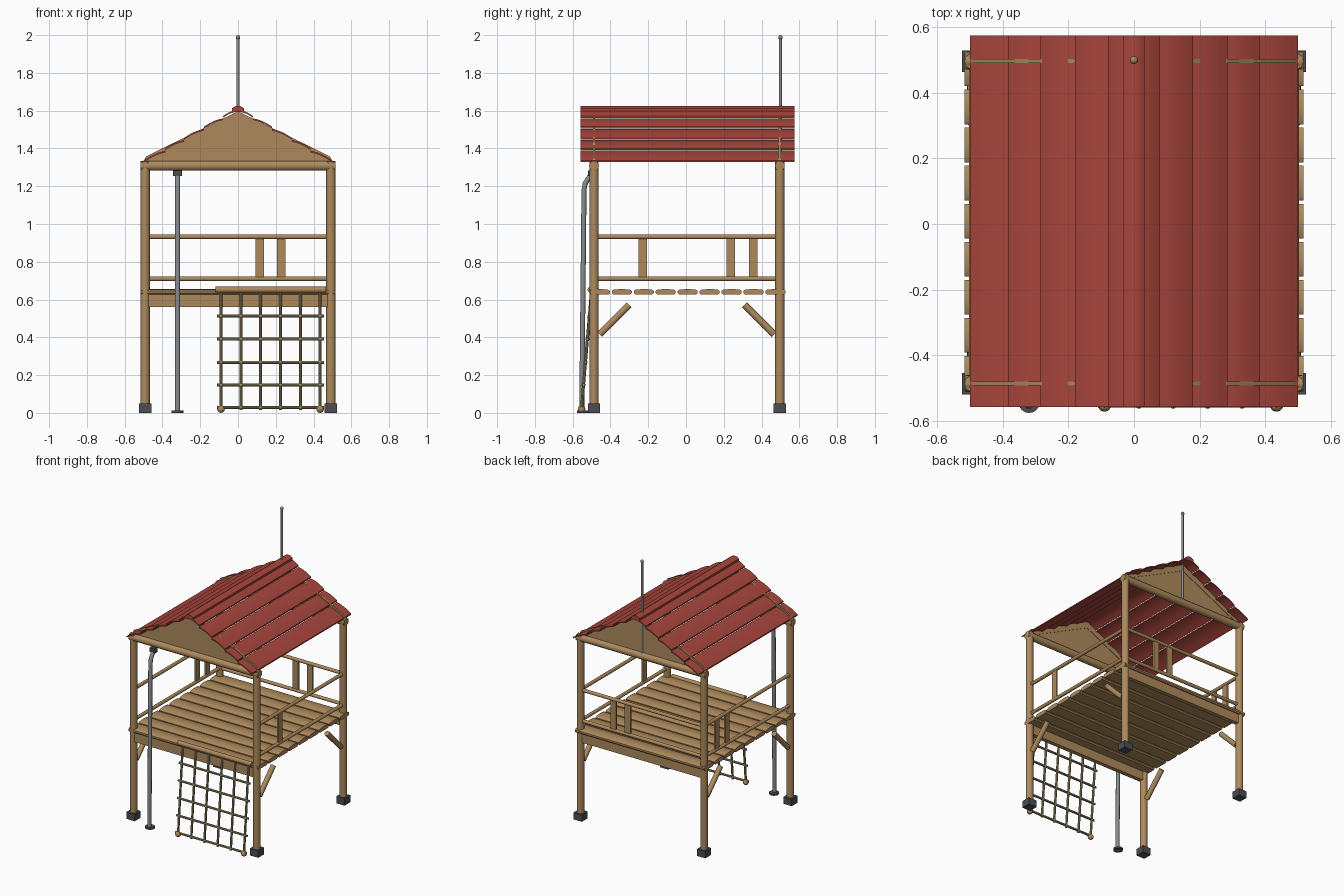
import bpy, bmesh, math
from mathutils import Vector

if "Cube" in bpy.data.objects:
    bpy.data.objects.remove(bpy.data.objects["Cube"])


def material(name, rgb):
    m = bpy.data.materials.new(name)
    m.diffuse_color = (*rgb, 1)
    m.use_nodes = True
    m.node_tree.nodes["Principled BSDF"].inputs["Base Color"].default_value = m.diffuse_color
    return m


WOOD = material("wood", (0.42, 0.255, 0.108))
RED = material("roof red", (0.39, 0.06, 0.045))
STEEL = material("steel grey", (0.24, 0.26, 0.28))
DARK = material("foot grey", (0.07, 0.075, 0.085))
ROPE = material("rope", (0.33, 0.27, 0.14))


def finish(name, bm, mat):
    bmesh.ops.recalc_face_normals(bm, faces=bm.faces)
    me = bpy.data.meshes.new(name)
    bm.to_mesh(me)
    bm.free()
    me.materials.append(mat)
    ob = bpy.data.objects.new(name, me)
    bpy.context.collection.objects.link(ob)
    bpy.ops.object.select_all(action='DESELECT')
    ob.select_set(True)
    bpy.context.view_layer.objects.active = ob
    bpy.ops.object.shade_smooth_by_angle(angle=math.radians(40))
    return ob


def prism(name, points, offset, mat):
    """Extrude a planar outline by an offset vector."""
    bm = bmesh.new()
    face = bm.faces.new([bm.verts.new(p) for p in points])
    new = bmesh.ops.extrude_face_region(bm, geom=[face])["geom"]
    bmesh.ops.translate(bm, vec=Vector(offset),
                        verts=[v for v in new if isinstance(v, bmesh.types.BMVert)])
    return finish(name, bm, mat)


def rod(name, a, b, r, mat=WOOD, sides=16):
    """Round bar between two points."""
    a, b = Vector(a), Vector(b)
    q = (b - a).to_track_quat('Z', 'Y')
    ring = [a + q @ Vector((r * math.cos(t), r * math.sin(t), 0))
            for t in (2 * math.pi * i / sides for i in range(sides))]
    return prism(name, ring, b - a, mat)


def box(name, c, s, mat=WOOD):
    x, y, z = (c[i] - s[i] / 2 for i in range(3))
    return prism(name, [(x, y, z), (x + s[0], y, z), (x + s[0], y + s[1], z),
                        (x, y + s[1], z)], (0, 0, s[2]), mat)


def ball(name, c, r, mat):
    bm = bmesh.new()
    bmesh.ops.create_uvsphere(bm, u_segments=12, v_segments=8, radius=r)
    bmesh.ops.translate(bm, vec=c, verts=bm.verts)
    return finish(name, bm, mat)


def bent_tube(name, pts, r, mat):
    cu = bpy.data.curves.new(name, 'CURVE')
    cu.dimensions = '3D'
    cu.bevel_depth = r
    cu.bevel_resolution = 3
    cu.use_fill_caps = True
    sp = cu.splines.new('POLY')
    sp.points.add(len(pts) - 1)
    for p, co in zip(sp.points, pts):
        p.co = (*co, 1)
    cu.materials.append(mat)
    ob = bpy.data.objects.new(name, cu)
    bpy.context.collection.objects.link(ob)


FRONT, BACK, SIDE = -0.487, 0.497, 0.492

# Posts, feet and diagonal braces
for sx in (-1, 1):
    for y, inward in ((FRONT, 1), (BACK, -1)):
        x = sx * SIDE
        rod("corner_post", (x, y, 0.04), (x, y, 1.33), 0.025)
        box("post_foot", (x, y, 0.025), (0.066, 0.066, 0.05), DARK)
        rod("brace", (x, y + inward * 0.03, 0.415),
            (x, y + inward * 0.187, 0.572), 0.018, sides=12)

# Beams under the deck and under the gables
for y in (FRONT, BACK):
    box("deck_beam", (0, y, 0.595), (0.95, 0.03, 0.07))
    rod("gable_beam", (-0.515, y, 1.308), (0.515, y, 1.308), 0.026)

# Deck of nine rounded planks
for i in range(9):
    y = -0.456 + i * 0.1162
    w, h = 0.053, 0.014
    outline = [(-0.517, y - w, 0.634), (-0.517, y - w * 0.85, 0.626),
               (-0.517, y + w * 0.85, 0.626), (-0.517, y + w, 0.634),
               (-0.517, y + w, 0.646), (-0.517, y + w * 0.8, 0.653),
               (-0.517, y, 0.656), (-0.517, y - w * 0.8, 0.653),
               (-0.517, y - w, 0.646)]
    prism("deck_plank", outline, (1.034, 0, 0), WOOD)

# Rails on the back and both sides
for z in (0.71, 0.932):
    rod("back_rail", (-0.47, BACK, z), (0.47, BACK, z), 0.012)
    for sx in (-1, 1):
        rod("side_rail", (sx * SIDE, -0.465, z), (sx * SIDE, 0.475, z), 0.012)

# Balusters between the rails
for x in (0.114, 0.228):
    box("back_baluster", (x, BACK, 0.821), (0.045, 0.012, 0.21))
for x, y in ((SIDE, -0.228), (-SIDE, 0.238), (-SIDE, 0.355)):
    box("side_baluster", (x, y, 0.821), (0.012, 0.045, 0.21))

# Gable boards with rafter plates that break through the roof near the eaves
for y in (FRONT, BACK):
    prism("gable_panel", [(-0.47, y - 0.003, 1.325), (0.47, y - 0.003, 1.325),
                          (0, y - 0.003, 1.56)], (0, 0.006, 0), WOOD)
    for sx in (-1, 1):
        prism("rafter", [(0, y - 0.006, 1.55), (0, y - 0.006, 1.597),
                         (sx * 0.487, y - 0.006, 1.358),
                         (sx * 0.503, y - 0.006, 1.325),
                         (sx * 0.46, y - 0.006, 1.325)], (0, 0.012, 0), WOOD)

# Roof: five lapped, gently arched strips on each slope
Y0, Y1 = -0.558, 0.575
EDGES = [0.0, 0.08, 0.18, 0.285, 0.385, 0.5]


def roof_z(x):
    return 1.604 - 0.56 * x


for sx in (-1, 1):
    for a, b in zip(EDGES, EDGES[1:]):
        top = []
        for i in range(7):
            t = i / 6
            x = a + (b - a) * t
            lift = 0.012 * t + 0.007 * math.sin(math.pi * t)
            top.append((sx * x, Y0, roof_z(x) + lift))
        low = [(x, y, z - 0.009) for x, y, z in reversed(top)]
        prism("roof_strip", top + low, (0, Y1 - Y0, 0), RED)

# Ridge cap
prism("ridge_cap", [(-0.032, Y0, 1.594), (0.032, Y0, 1.594), (0.032, Y0, 1.612),
                    (0.012, Y0, 1.625), (-0.012, Y0, 1.625), (-0.032, Y0, 1.612)],
      (0, Y1 - Y0, 0), RED)

# Mast above the back gable
rod("mast", (0, 0.5, 1.33), (0, 0.5, 1.985), 0.008, STEEL, 12)
ball("mast_knob", (0, 0.5, 1.988), 0.012, ROPE)

# Sliding pole bent back to the front beam
bent_tube("slide_pole", [(-0.32, -0.552, 0), (-0.32, -0.54, 1.18),
                         (-0.32, -0.535, 1.21), (-0.32, -0.522, 1.235),
                         (-0.32, -0.495, 1.27)], 0.014, STEEL)
rod("pole_base", (-0.32, -0.545, 0), (-0.32, -0.545, 0.012), 0.032, DARK)
box("pole_clamp", (-0.32, -0.505, 1.268), (0.046, 0.03, 0.03), DARK)


# Climbing net hanging from a log
def net_y(z):
    return -0.555 + 0.055 * (z / 0.65)


NET_X = [-0.09 + 0.105 * i for i in range(6)]
rod("net_log", (-0.12, -0.505, 0.652), (0.465, -0.505, 0.652), 0.016)
for x in NET_X:
    rod("net_vertical", (x, net_y(0.015), 0.015), (x, net_y(0.65), 0.65), 0.008, ROPE, 8)
for z in (0.028, 0.147, 0.268, 0.39, 0.512):
    rod("net_horizontal", (-0.11, net_y(z), z), (0.455, net_y(z), z), 0.008, ROPE, 8)
    for x in NET_X:
        ball("net_knot", (x, net_y(z), z), 0.011, ROPE)
for x in (NET_X[0], NET_X[-1]):
    ball("net_anchor", (x, -0.553, 0.02), 0.02, WOOD)
